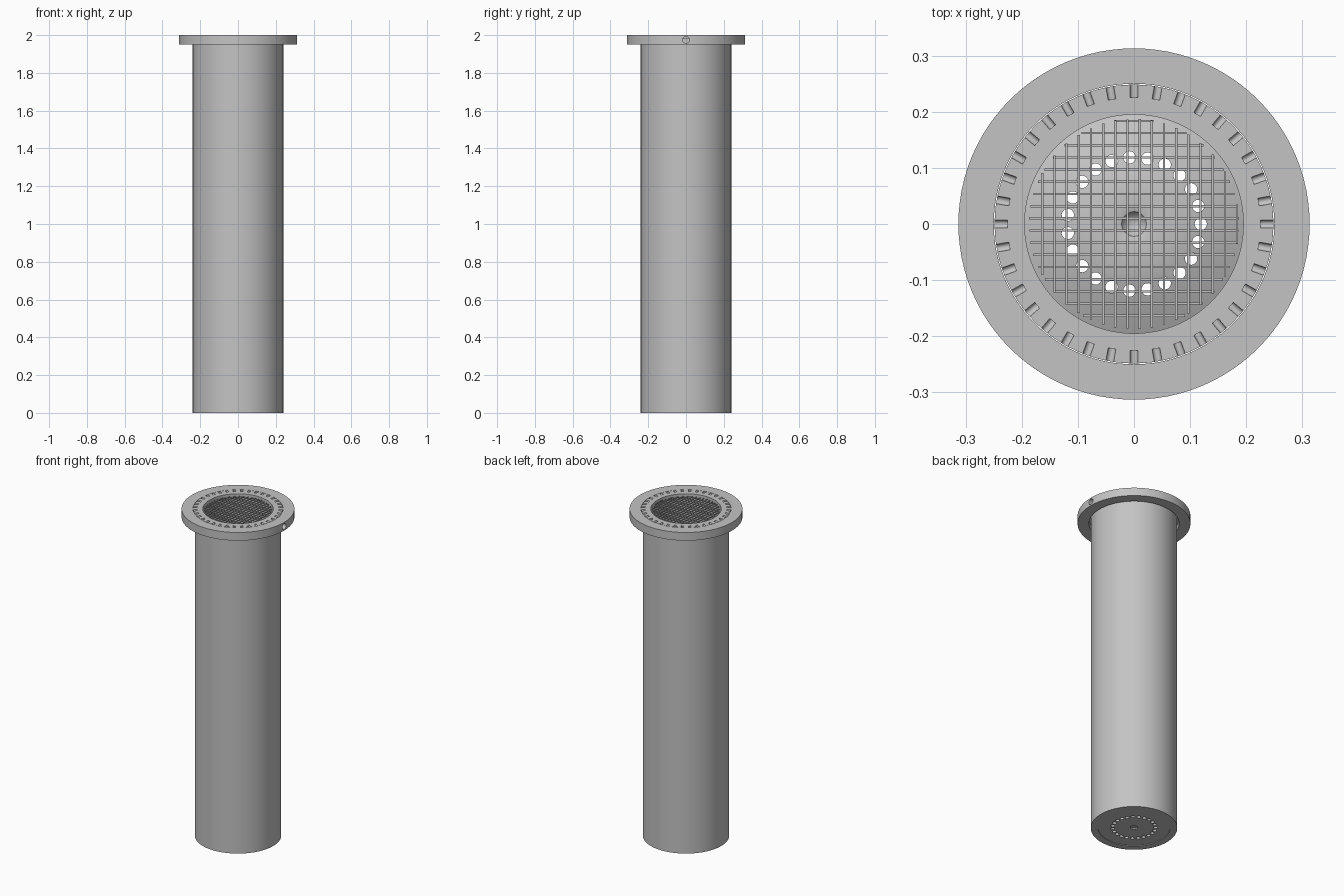
import bpy
import bmesh
import math
from mathutils import Matrix

cube = bpy.data.objects.get("Cube")
if cube:
    bpy.data.objects.remove(cube, do_unlink=True)

# One plain metal for everything
steel = bpy.data.materials.new("steel grey")
steel.use_nodes = True
STEEL = (0.55, 0.55, 0.55, 1)
steel.diffuse_color = STEEL
for node in steel.node_tree.nodes:
    if node.type == 'BSDF_PRINCIPLED':
        node.inputs["Base Color"].default_value = STEEL


def finish(bm, name):
    bmesh.ops.recalc_face_normals(bm, faces=bm.faces)
    mesh = bpy.data.meshes.new(name)
    bm.to_mesh(mesh)
    bm.free()
    mesh.materials.append(steel)
    obj = bpy.data.objects.new(name, mesh)
    bpy.context.collection.objects.link(obj)
    return obj


def activate(obj):
    bpy.ops.object.select_all(action='DESELECT')
    obj.select_set(True)
    bpy.context.view_layer.objects.active = obj


def smooth(obj):
    activate(obj)
    bpy.ops.object.shade_smooth_by_angle(angle=math.radians(30))


def lathe(name, profile, steps=96):
    """Spin a closed (radius, height) profile about z."""
    bm = bmesh.new()
    verts = [bm.verts.new((r, 0, z)) for r, z in profile]
    for i, v in enumerate(verts):
        a, b = profile[i - 1], profile[i]
        if a[0] or b[0]:
            bm.edges.new((verts[i - 1], v))
    bmesh.ops.spin(bm, geom=bm.verts[:] + bm.edges[:], axis=(0, 0, 1),
                   cent=(0, 0, 0), angle=math.tau, steps=steps)
    bmesh.ops.remove_doubles(bm, verts=bm.verts, dist=0.0002)
    return finish(bm, name)


def cut(obj, matrices, radius, length, sides=20):
    """Cut one cylinder per matrix out of the object."""
    bm = bmesh.new()
    for m in matrices:
        bmesh.ops.create_cone(bm, cap_ends=True, segments=sides, radius1=radius,
                              radius2=radius, depth=length, matrix=m)
    cutter = finish(bm, "cutter")
    cutter.hide_render = True
    mod = obj.modifiers.new("holes", 'BOOLEAN')
    mod.operation = 'DIFFERENCE'
    mod.solver = 'EXACT'
    mod.object = cutter
    activate(obj)
    bpy.ops.object.modifier_apply(modifier=mod.name)
    bpy.data.objects.remove(cutter, do_unlink=True)


def around(count, radius, z, tilt=0.0):
    return [Matrix.Rotation(math.tau * i / count, 4, 'Z')
            @ Matrix.Translation((radius, 0, z))
            @ Matrix.Rotation(tilt, 4, 'Y') for i in range(count)]


# Long outer tube
tube = lathe("body_tube", [(0.2, 0), (0.24, 0), (0.24, 1.98), (0.195, 1.98),
                           (0.195, 0.02), (0.2, 0.02)])

# Domed floor with a ring of through holes and a centre dimple
floor = lathe("perforated_floor", [(0, 0.012), (0.02, 0.012), (0.02, 0.004),
                                   (0.2, 0.004), (0.2, 0.02), (0.15, 0.042),
                                   (0.1, 0.059), (0.04, 0.07), (0.022, 0.065),
                                   (0, 0.03)])
cut(floor, around(23, 0.119, 0.05), 0.011, 0.2)

# Top collar with radial half-round grooves
collar = lathe("slotted_collar", [(0.195, 1.98), (0.2485, 1.98),
                                  (0.2485, 2), (0.195, 2)])
cut(collar, around(36, 0.2375, 2.0, math.pi / 2), 0.007, 0.024)

# Wide flange with one side port
flange = lathe("flange", [(0.25, 1.95), (0.313, 1.95), (0.313, 2), (0.25, 2)])
cut(flange, around(1, 0.28, 1.975, math.pi / 2), 0.018, 0.12, 32)

for part in (tube, floor, collar, flange):
    smooth(part)

# Square wire screen just under the rim
SCREEN_R, PITCH, WIRE = 0.187, 0.0217, 0.004
bm = bmesh.new()
for i in range(17):
    p = -0.1635 + PITCH * i
    length = 2 * math.sqrt(SCREEN_R ** 2 - p ** 2)
    for turn, z in ((0, 1.985), (math.pi / 2, 1.988)):
        offset = (0, p, z) if turn == 0 else (p, 0, z)
        m = (Matrix.Translation(offset) @ Matrix.Rotation(turn, 4, 'Z')
             @ Matrix.Diagonal((length, WIRE, WIRE, 1)))
        bmesh.ops.create_cube(bm, size=1, matrix=m)
finish(bm, "wire_screen")
